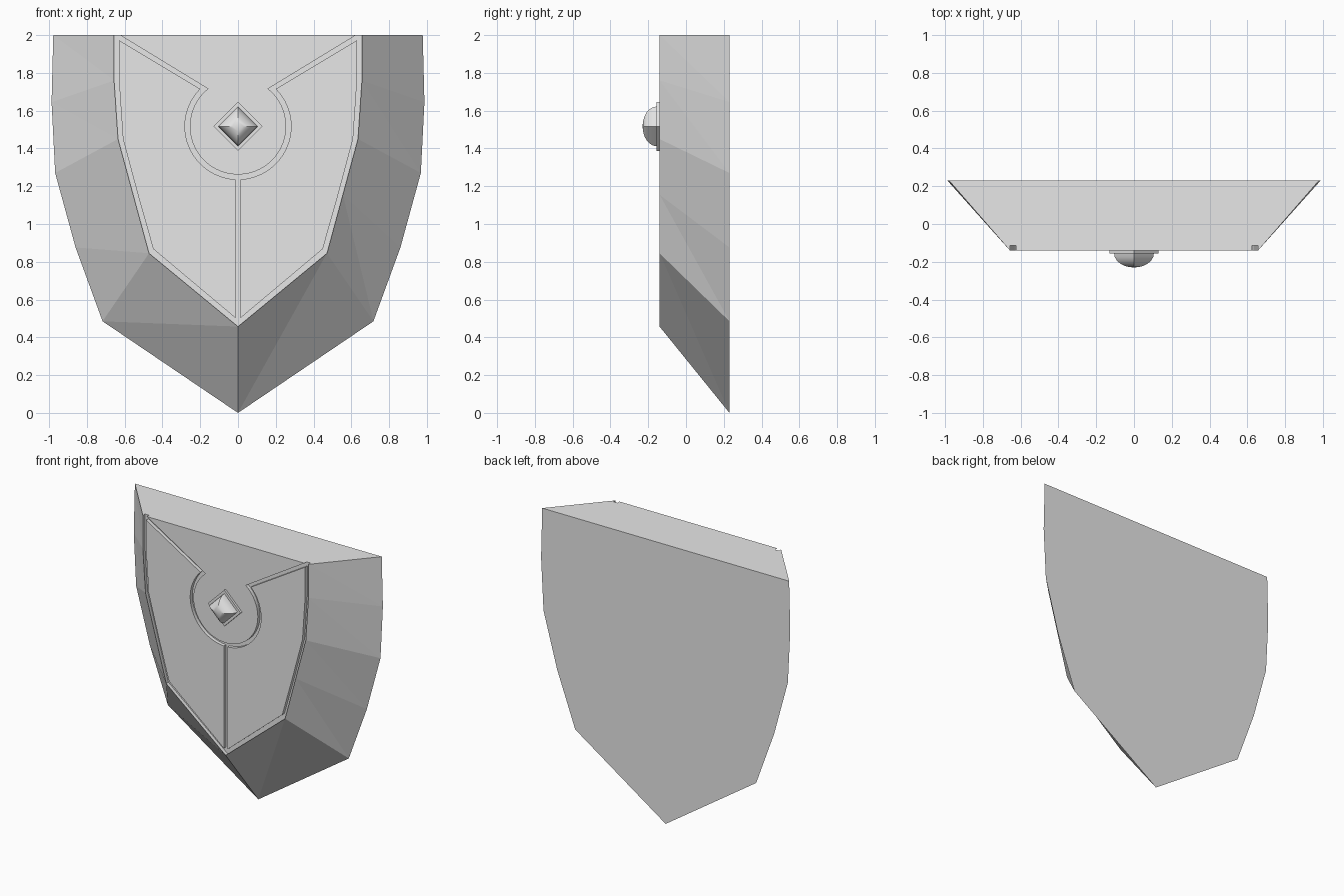
import bpy, bmesh
from math import sin, cos, atan2, pi

cube = bpy.data.objects.get("Cube")
if cube:
    bpy.data.objects.remove(cube, do_unlink=True)

BACK, FLOOR, FRONT, PLATE, TIP = 0.23, -0.115, -0.14, -0.156, -0.23
BOSS_Z = 1.517

grey = bpy.data.materials.new("stone_grey")
grey.use_nodes = True
grey.diffuse_color = (0.8, 0.8, 0.8, 1)
grey.node_tree.nodes["Principled BSDF"].inputs["Base Color"].default_value = (0.8, 0.8, 0.8, 1)


def finish(name, bm):
    bmesh.ops.recalc_face_normals(bm, faces=bm.faces)
    mesh = bpy.data.meshes.new(name)
    bm.to_mesh(mesh)
    bm.free()
    mesh.materials.append(grey)
    obj = bpy.data.objects.new(name, mesh)
    bpy.context.collection.objects.link(obj)
    return obj


def ring(bm, pts, y):
    return [bm.verts.new((x, y, z)) for x, z in pts]


def prism(name, pts, y0, y1):
    bm = bmesh.new()
    a, b = ring(bm, pts, y0), ring(bm, pts, y1)
    bm.faces.new(a)
    bm.faces.new(b)
    for i in range(len(a)):
        j = (i + 1) % len(a)
        bm.faces.new((a[i], a[j], b[j], b[i]))
    return finish(name, bm)


def both_sides(half):
    # half runs from the top down to the centre point; result goes -x to +x
    return [(-x, z) for x, z in half[:-1]] + half[::-1]


def arc(radius, start, end, steps):
    return [(radius * cos(t), BOSS_Z + radius * sin(t))
            for t in (start + (end - start) * i / steps for i in range(steps + 1))]


# Shield body: sloped faceted sides and a recessed front floor
back_half = [(0.978, 2), (0.987, 1.645), (0.968, 1.27), (0.86, 0.876), (0.717, 0.485), (0, 0)]
front_half = [(0.656, 2), (0.656, 1.76), (0.635, 1.45), (0.555, 1.155), (0.471, 0.845), (0, 0.457)]
bm = bmesh.new()
back = ring(bm, both_sides(back_half), BACK)
front = ring(bm, both_sides(front_half), FRONT)
floor = ring(bm, both_sides(front_half), FLOOR)
bm.faces.new(back)
bm.faces.new(floor)
for i in range(len(back) - 1):
    bm.faces.new((back[i], back[i + 1], front[i + 1]))
    bm.faces.new((back[i], front[i + 1], front[i]))
    bm.faces.new((front[i], front[i + 1], floor[i + 1], floor[i]))
bm.faces.new((back[0], front[0], floor[0], floor[-1], front[-1], back[-1]))
finish("shield_body", bm)

# Side panels, separated from the rim and each other by grooves
r_out, r_in, slit = 0.281, 0.255, 0.014
bottom = atan2(-r_out, slit)
top = atan2(1.715 - BOSS_Z, 0.2)
outline = [(0.63, 1.973), (0.63, 1.76), (0.609, 1.45), (0.53, 1.155), (0.449, 0.868), (slit, 0.503)]
outline += arc(r_out, bottom, top, 24)
for side, sign in (("left", 1), ("right", -1)):
    prism(side + "_panel", [(sign * x, z) for x, z in outline], FLOOR, FRONT)

# Upper panel with a round lower end
tip = atan2(1.717 - BOSS_Z, 0.16)
prism("upper_panel", [(-0.625, 2)] + arc(r_in, pi - tip, 2 * pi + tip, 44) + [(0.625, 2)],
      FLOOR, FRONT)


# Diamond plate and four-sided domed stud
def diamond(r):
    return [(r, BOSS_Z), (0, BOSS_Z + r), (-r, BOSS_Z), (0, BOSS_Z - r)]


prism("stud_plate", diamond(0.13), FRONT, PLATE)

bm = bmesh.new()
STEPS = 6
rings = []
for s in range(STEPS):
    t = s / STEPS * pi / 2
    rings.append(ring(bm, diamond(0.105 * cos(t)), PLATE + (TIP - PLATE) * sin(t)))
apex = bm.verts.new((0, TIP, BOSS_Z))
bm.faces.new(rings[0])
for i in range(4):
    j = (i + 1) % 4
    for a, b in zip(rings, rings[1:]):
        bm.faces.new((a[i], a[j], b[j], b[i]))
    bm.faces.new((rings[-1][i], rings[-1][j], apex))
stud = finish("stud", bm)
bpy.ops.object.select_all(action='DESELECT')
stud.select_set(True)
bpy.context.view_layer.objects.active = stud
bpy.ops.object.shade_smooth_by_angle(angle=0.5)
